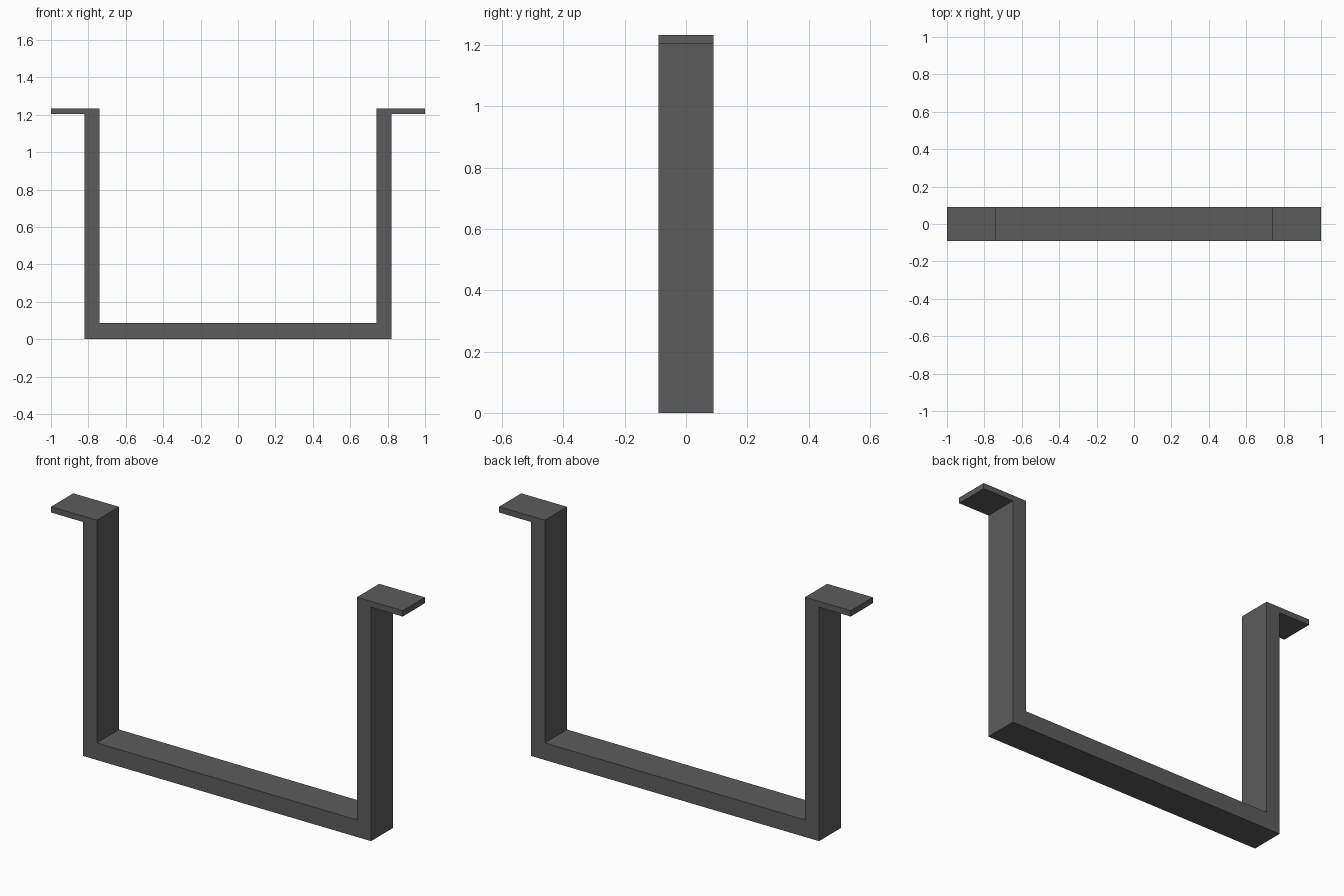
import bpy
import bmesh

cube = bpy.data.objects.get("Cube")
if cube:
    bpy.data.objects.remove(cube, do_unlink=True)

# Dark grey metal
metal = bpy.data.materials.new("dark_grey_metal")
metal.use_nodes = True
colour = (0.107, 0.107, 0.107, 1)
metal.diffuse_color = colour
metal.node_tree.nodes["Principled BSDF"].inputs["Base Color"].default_value = colour

# Bracket dimensions
INNER, OUTER, TIP = 0.74, 0.82, 1.0
BAR_TOP, FLANGE_BOTTOM, TOP = 0.088, 1.203, 1.233
HALF_DEPTH = 0.09

# Right half of the outline, mirrored into a closed profile
half = [(OUTER, 0), (OUTER, FLANGE_BOTTOM), (TIP, FLANGE_BOTTOM),
        (TIP, TOP), (INNER, TOP), (INNER, BAR_TOP)]
profile = half + [(-x, z) for x, z in reversed(half)]

# Extrude the profile through the depth
bm = bmesh.new()
face = bm.faces.new([bm.verts.new((x, -HALF_DEPTH, z)) for x, z in profile])
result = bmesh.ops.extrude_face_region(bm, geom=[face])
verts = [v for v in result["geom"] if isinstance(v, bmesh.types.BMVert)]
bmesh.ops.translate(bm, verts=verts, vec=(0, 2 * HALF_DEPTH, 0))
bmesh.ops.recalc_face_normals(bm, faces=bm.faces)

mesh = bpy.data.meshes.new("u_bracket")
bm.to_mesh(mesh)
bm.free()
mesh.materials.append(metal)
bracket = bpy.data.objects.new("u_bracket", mesh)
bpy.context.collection.objects.link(bracket)
